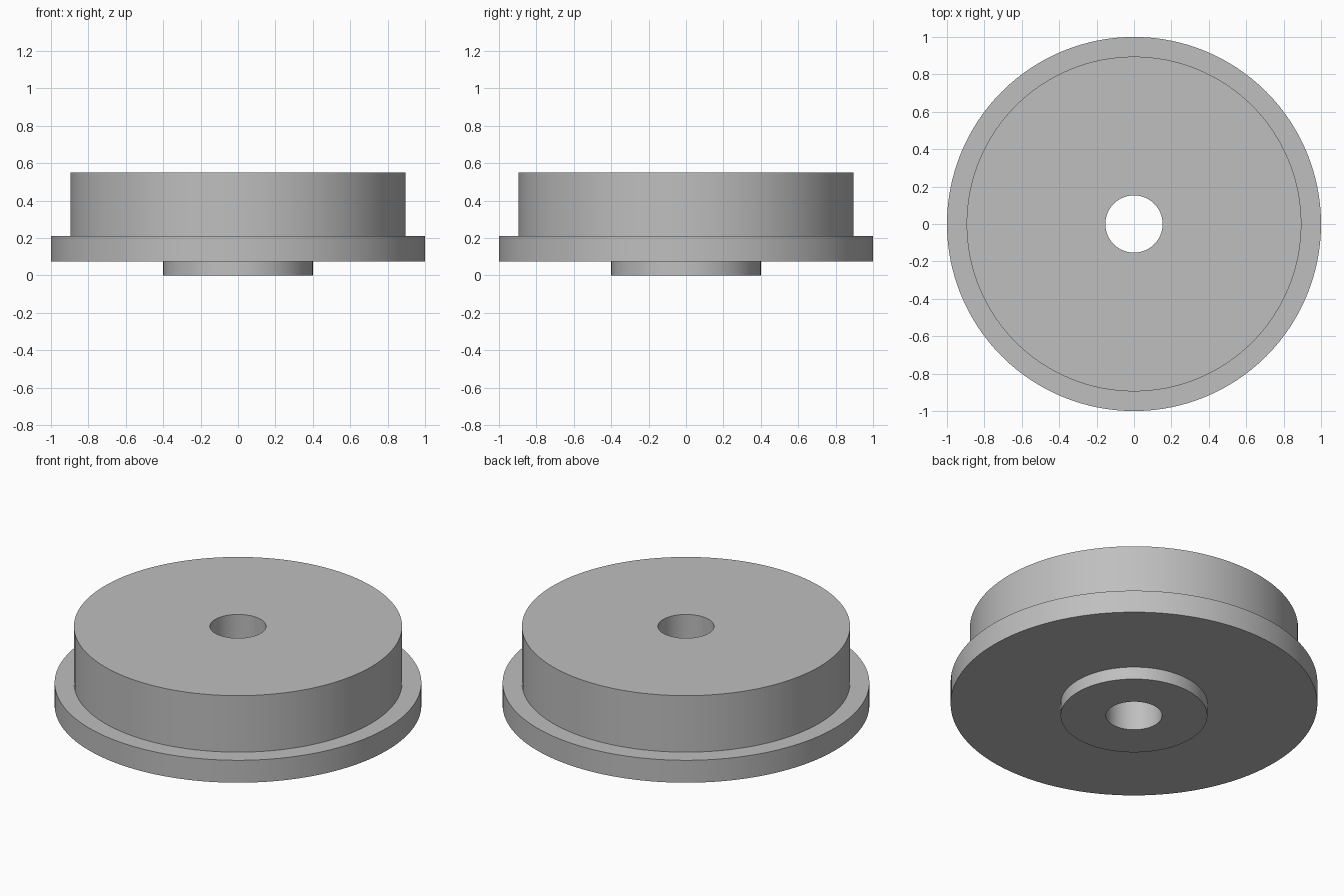
import bpy
import bmesh
from math import radians, tau
from mathutils import Matrix, Vector

cube = bpy.data.objects.get("Cube")
if cube:
    bpy.data.objects.remove(cube, do_unlink=True)

SEGMENTS = 128
BORE, HUB, FLANGE, TREAD = 0.153, 0.4, 1.0, 0.895
HUB_TOP, FLANGE_TOP, TOP = 0.075, 0.21, 0.55

# Plain grey metal
grey = bpy.data.materials.new("grey_metal")
grey.use_nodes = True
colour = (0.52, 0.52, 0.52, 1)
grey.diffuse_color = colour
grey.node_tree.nodes["Principled BSDF"].inputs["Base Color"].default_value = colour


def lathe(name, profile, material):
    """Revolve a closed (radius, height) profile around the z axis."""
    bm = bmesh.new()
    verts = [bm.verts.new((r, 0, z)) for r, z in profile]
    edges = [bm.edges.new((a, b)) for a, b in zip(verts, verts[1:] + verts[:1])]
    bmesh.ops.spin(bm, geom=verts + edges, cent=(0, 0, 0), axis=(0, 0, 1),
                   angle=tau, steps=SEGMENTS, use_merge=True)
    bmesh.ops.remove_doubles(bm, verts=bm.verts, dist=0.0001)
    bmesh.ops.recalc_face_normals(bm, faces=bm.faces)
    mesh = bpy.data.meshes.new(name)
    bm.to_mesh(mesh)
    bm.free()
    mesh.materials.append(material)
    obj = bpy.data.objects.new(name, mesh)
    bpy.context.collection.objects.link(obj)
    bpy.ops.object.select_all(action="DESELECT")
    obj.select_set(True)
    bpy.context.view_layer.objects.active = obj
    bpy.ops.object.shade_smooth_by_angle(angle=radians(30))
    return obj


# Flanged wheel: hub boss below, wide flange, tread drum, through bore
lathe("flanged_wheel", [
    (BORE, 0), (HUB, 0), (HUB, HUB_TOP),
    (FLANGE, HUB_TOP), (FLANGE, FLANGE_TOP),
    (TREAD, FLANGE_TOP), (TREAD, TOP), (BORE, TOP),
], grey)
